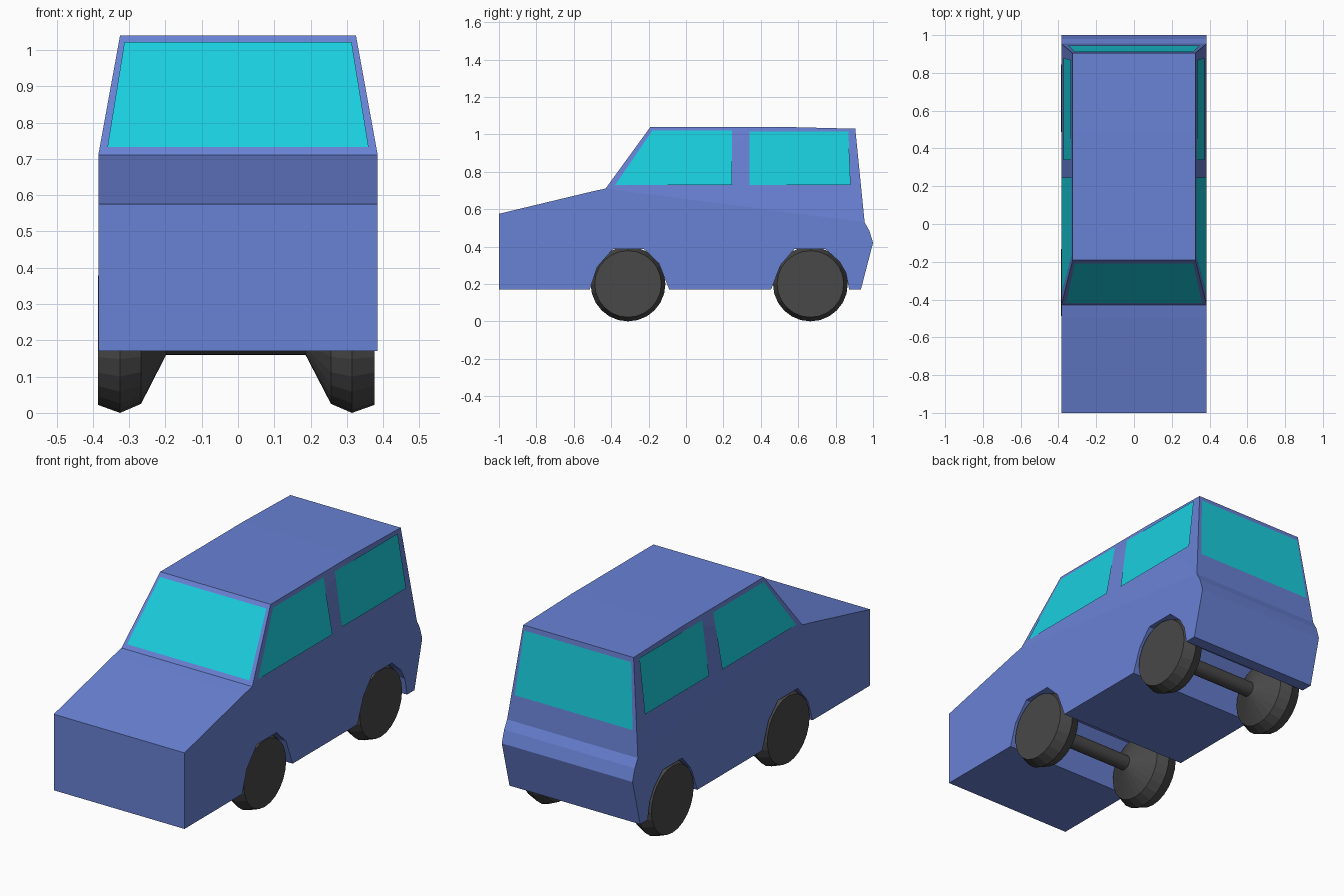
import bpy, bmesh, math

if "Cube" in bpy.data.objects:
    bpy.data.objects.remove(bpy.data.objects["Cube"])


def material(name, rgb):
    m = bpy.data.materials.new(name)
    m.diffuse_color = (*rgb, 1)
    m.use_nodes = True
    m.node_tree.nodes["Principled BSDF"].inputs["Base Color"].default_value = m.diffuse_color
    return m


BLUE = material("paint", (0.14, 0.22, 0.66))
CYAN = material("glass", (0.01, 0.62, 0.73))
DARK = material("rubber", (0.065, 0.065, 0.065))


def make(name, verts, faces, mat, fix_normals=True):
    me = bpy.data.meshes.new(name)
    me.from_pydata(verts, [], faces)
    if fix_normals:
        bm = bmesh.new()
        bm.from_mesh(me)
        bmesh.ops.recalc_face_normals(bm, faces=bm.faces)
        bm.to_mesh(me)
        bm.free()
    me.materials.append(mat)
    ob = bpy.data.objects.new(name, me)
    bpy.context.collection.objects.link(ob)
    return ob


# Body: side profile (y, z), narrower at the roof, wheel arches run right through
profile = [(-1, .17), (-1, .575), (-.5, .695), (-.43, .71),
           (-.19, 1.04), (.5, 1.04), (.905, 1.03), (.955, .53),
           (.98, .485), (1, .42), (.935, .17),
           (.872, .17), (.855, .26), (.82, .32), (.745, .387), (.58, .387), (.505, .3), (.455, .17),
           (-.09, .17), (-.145, .31), (-.225, .387), (-.39, .387), (-.475, .29), (-.515, .17)]
n = len(profile)
verts, faces = [], []
for s in (-1, 1):
    verts += [(s * (.325 if z > 1 else .385), y, z) for y, z in profile]
for i in range(n):
    j = (i + 1) % n
    faces.append((i, j, n + j, n + i))
sides = [list(range(4)) + list(range(7, n)), [3, 4, 5], [3, 5, 7], [5, 6, 7]]
for off in (0, n):
    faces += [[off + k for k in f] for f in sides]
make("body", verts, faces, BLUE)


# Side windows, tilted inwards with the cabin
def side_window(name, pts, x_low, x_high):
    for s, label in ((-1, "left"), (1, "right")):
        v = [(s * (x_low + (x_high - x_low) * (z - .73) / .29), y, z) for y, z in pts]
        make(f"{label}_{name}", v, [(0, 1, 2, 3) if s > 0 else (3, 2, 1, 0)], CYAN, False)


side_window("front_window", [(-.378, .73), (.245, .73), (.245, 1.02), (-.18, 1.02)], .385, .332)
side_window("rear_window", [(.34, .73), (.88, .73), (.868, 1.015), (.34, 1.015)], .374, .332)


# Windscreen and tailgate glass, lying just off the sloped panels
def end_window(name, low, high, flip):
    (w0, y0, z0), (w1, y1, z1) = low, high
    v = [(-w0, y0, z0), (w0, y0, z0), (w1, y1, z1), (-w1, y1, z1)]
    make(name, v, [(3, 2, 1, 0) if flip else (0, 1, 2, 3)], CYAN, False)


end_window("windscreen", (.36, -.419, .732), (.313, -.208, 1.022), False)
end_window("tailgate_window", (.347, .945, .665), (.315, .911, 1.005), True)


# Wheel pairs: one lathed shape per axle, with tyres, inner cones and the shaft
def wheel_pair(name, y, z, sides=24):
    section = [(-.386, .178), (-.325, .2), (-.267, .175), (-.198, .04),
               (.186, .04), (.256, .175), (.314, .2), (.376, .178)]
    v, f = [], []
    for x, r in section:
        for k in range(sides):
            a = 2 * math.pi * k / sides
            v.append((x, y + r * math.sin(a), z + r * math.cos(a)))
    for i in range(len(section) - 1):
        for k in range(sides):
            j = (k + 1) % sides
            f.append((i * sides + k, i * sides + j, (i + 1) * sides + j, (i + 1) * sides + k))
    last = (len(section) - 1) * sides
    f += [list(range(sides)), list(range(last, last + sides))]
    # right-hand disc sits flush with the body side
    for k in range(last, last + sides):
        v[k] = (.387, v[k][1], v[k][2]) if name == "" else v[k]
    make(name, v, f, DARK)


wheel_pair("front_wheels", -.31, .2)
wheel_pair("rear_wheels", .665, .2)
